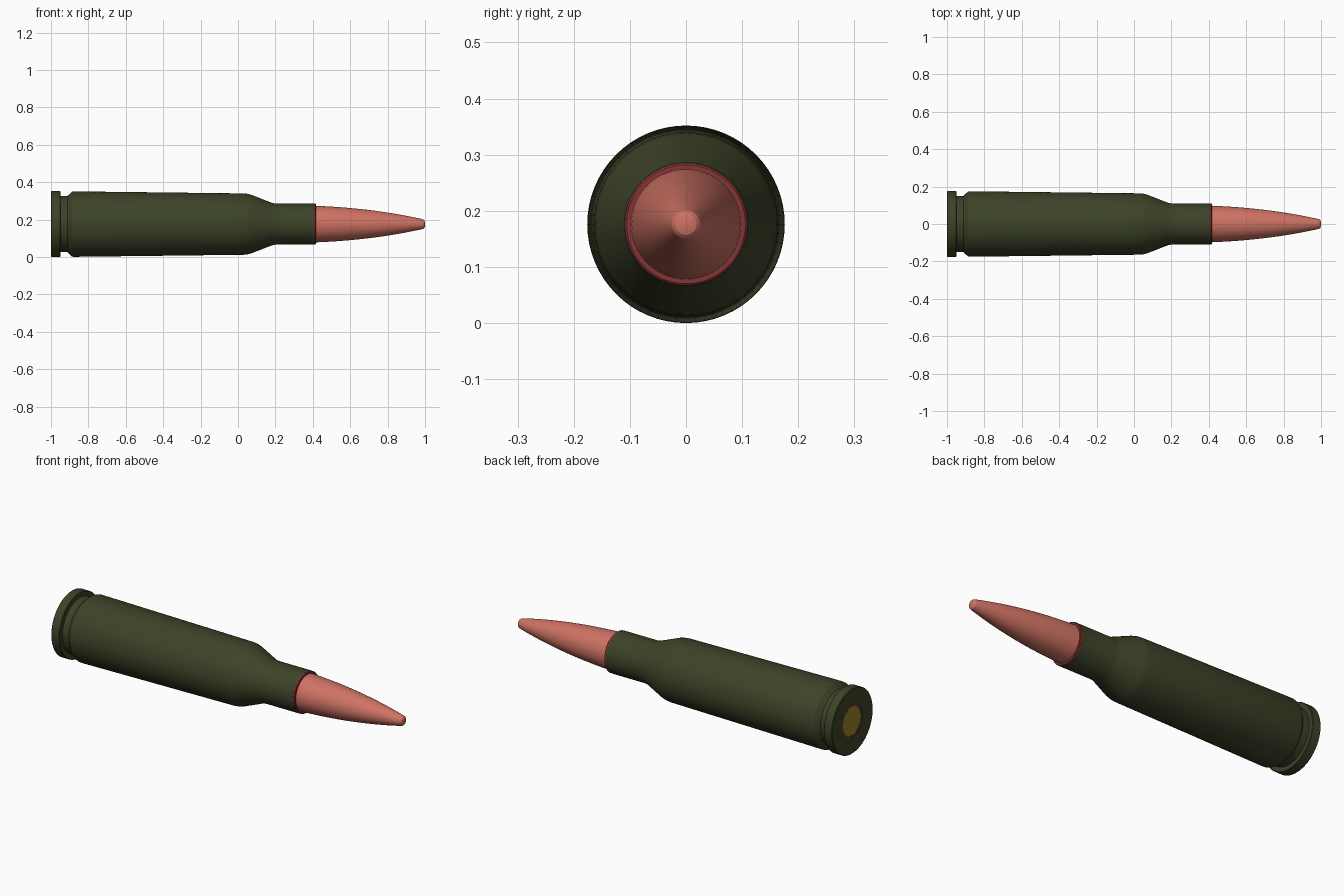
import bpy, bmesh, math

cube = bpy.data.objects.get("Cube")
if cube:
    bpy.data.objects.remove(cube, do_unlink=True)

AXIS_Z = 0.176
SEGMENTS = 64


def material(name, rgb):
    m = bpy.data.materials.new(name)
    m.use_nodes = True
    m.diffuse_color = (*rgb, 1)
    bsdf = m.node_tree.nodes["Principled BSDF"]
    bsdf.inputs["Base Color"].default_value = (*rgb, 1)
    bsdf.inputs["Roughness"].default_value = 0.6
    return m


GREEN = material("olive green", (0.046, 0.056, 0.021))
COPPER = material("copper", (0.62, 0.17, 0.125))
RED = material("sealant red", (0.24, 0.034, 0.037))
GOLD = material("brass gold", (0.33, 0.22, 0.02))


def lathe(name, profile, mat):
    """Spin (x, radius) points around the long axis."""
    bm = bmesh.new()
    verts = [bm.verts.new((x, 0, r)) for x, r in profile]
    edges = [bm.edges.new(pair) for pair in zip(verts, verts[1:])]
    bmesh.ops.spin(bm, geom=verts + edges, cent=(0, 0, 0), axis=(1, 0, 0),
                   angle=math.tau, steps=SEGMENTS, use_duplicate=False)
    bmesh.ops.remove_doubles(bm, verts=bm.verts, dist=0.0001)
    bmesh.ops.recalc_face_normals(bm, faces=bm.faces)
    mesh = bpy.data.meshes.new(name)
    bm.to_mesh(mesh)
    bm.free()
    mesh.materials.append(mat)
    obj = bpy.data.objects.new(name, mesh)
    obj.location.z = AXIS_Z
    bpy.context.collection.objects.link(obj)
    bpy.ops.object.select_all(action='DESELECT')
    obj.select_set(True)
    bpy.context.view_layer.objects.active = obj
    bpy.ops.object.shade_smooth_by_angle(angle=math.radians(25))
    return obj


# Case: base recess, rim, extractor groove, tapered body, shoulder, neck
lathe("case", [
    (-0.99, 0), (-0.99, 0.085), (-1, 0.085), (-1, 0.173), (-0.997, 0.176),
    (-0.953, 0.176), (-0.95, 0.173), (-0.95, 0.15), (-0.912, 0.15),
    (-0.888, 0.173), (-0.88, 0.175), (0.03, 0.164), (0.05, 0.162),
    (0.07, 0.157), (0.18, 0.114), (0.2, 0.11), (0.405, 0.11),
    (0.405, 0.09), (0.39, 0)], GREEN)

# Sealant bead around the mouth of the neck
lathe("mouth_seal", [(0.4, 0.09), (0.405, 0.1095), (0.413, 0.1095),
                     (0.416, 0.106), (0.416, 0.09)], RED)

# Bullet with a curved nose and a small rounded tip
ogive = [(0.41 + 0.57 * t, 0.098 - 0.024 * t - 0.046 * t ** 2.2)
         for t in (i / 14 for i in range(15))]
lathe("bullet", [(0.39, 0), (0.39, 0.098)] + ogive
      + [(0.991, 0.025), (0.997, 0.019), (1, 0.01), (1, 0)], COPPER)

# Primer and the sealant ring around it, in the base
lathe("primer_seal", [(-0.985, 0.077), (-0.998, 0.077),
                      (-0.998, 0.087), (-0.985, 0.087)], RED)
lathe("primer", [(-0.985, 0), (-0.985, 0.078), (-0.996, 0.078),
                 (-0.998, 0.075), (-0.998, 0)], GOLD)
